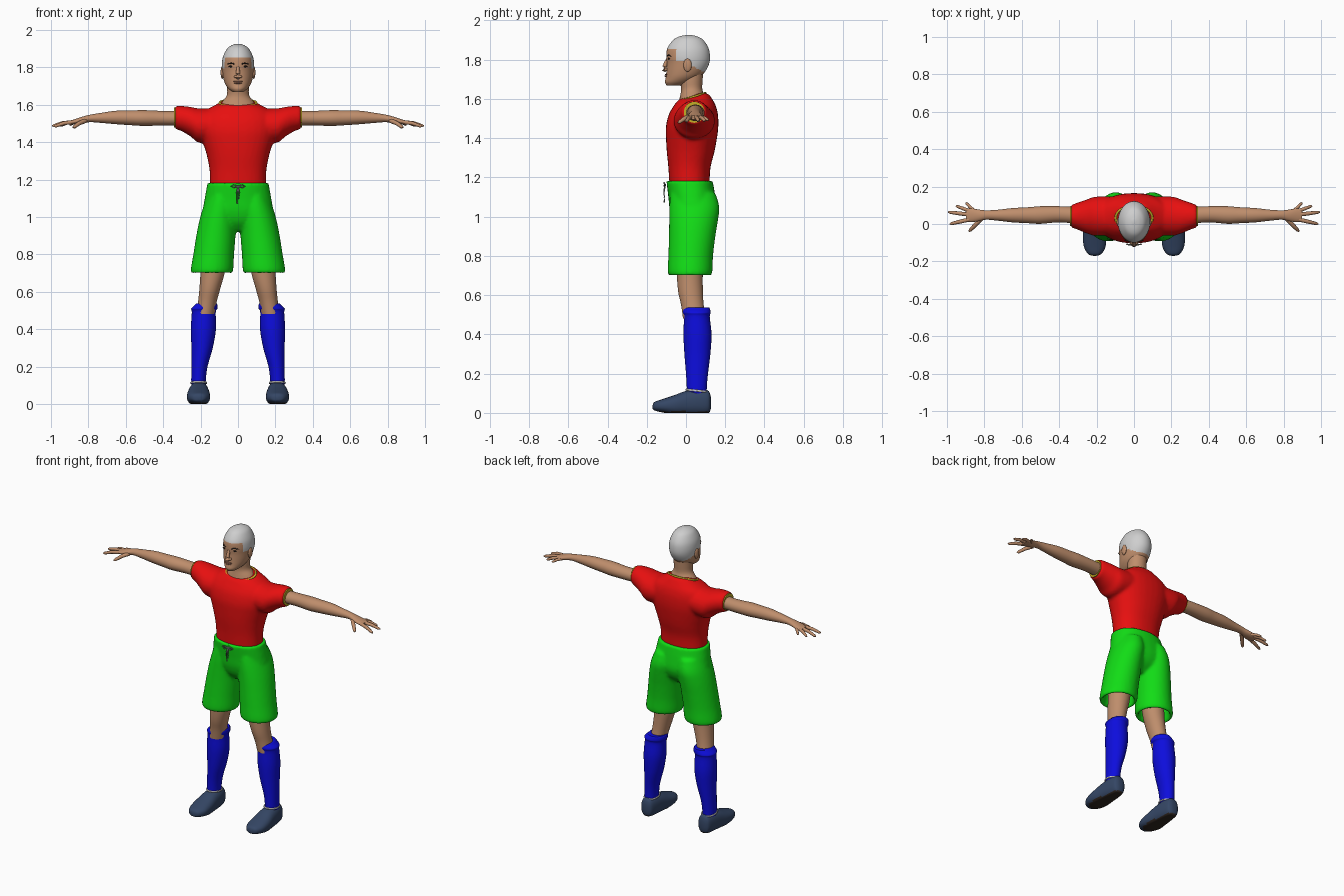
import bpy, bmesh, math
from mathutils import Vector

cube = bpy.data.objects.get("Cube")
if cube:
    bpy.data.objects.remove(cube, do_unlink=True)


def material(name, r, g, b):
    m = bpy.data.materials.new(name)
    m.use_nodes = True
    m.diffuse_color = (r, g, b, 1)
    m.node_tree.nodes["Principled BSDF"].inputs["Base Color"].default_value = (r, g, b, 1)
    return m


RED = material("shirt red", .8, .005, .005)
GREEN = material("shorts green", .006, .72, .008)
BLUE = material("sock blue", .004, .004, .72)
SKIN = material("skin", .52, .27, .15)
HAIR = material("pale grey", .62, .62, .62)
NAVY = material("shoe navy", .035, .062, .13)
YELLOW = material("trim yellow", .55, .42, .02)
GREY = material("cord grey", .22, .25, .22)
DARK = material("dark brown", .03, .02, .015)
LIP = material("lip brown", .36, .16, .1)
parts = []


def smooth_path(secs, steps):
    """Catmull-Rom interpolation of cross-sections."""
    out = []
    for i in range(len(secs) - 1):
        p, a, b, q = secs[max(i - 1, 0)], secs[i], secs[i + 1], secs[min(i + 2, len(secs) - 1)]
        for k in range(steps):
            t = k / steps
            out.append([y + t / 2 * (z - x + t * (2 * x - 5 * y + 4 * z - w + t * (3 * (y - z) + w - x)))
                        for x, y, z, w in zip(p, a, b, q)])
    return out + [list(secs[-1])]


def skin_rings(bm, rings):
    rings = [[bm.verts.new(co) for co in ring] for ring in rings]
    n = len(rings[0])
    for a, b in zip(rings, rings[1:]):
        for i in range(n):
            bm.faces.new((a[i], a[(i + 1) % n], b[(i + 1) % n], b[i]))
    bm.faces.new(rings[0])
    bm.faces.new(rings[-1])


def loft(bm, axis, secs, side=1, power=1.0, n=32, steps=4):
    """Sections: position on axis, two centre values, two radii."""
    rings = []
    for t, u, v, a, b in smooth_path(secs, steps):
        ring = []
        for i in range(n):
            ang = math.tau * i / n
            c, s = math.cos(ang), math.sin(ang)
            p = u + a * math.copysign(abs(c) ** power, c)
            q = v + b * math.copysign(abs(s) ** power, s)
            x, y, z = {"X": (t, p, q), "Y": (p, t, q), "Z": (p, q, t)}[axis]
            ring.append((x * side, y, z))
        rings.append(ring)
    skin_rings(bm, rings)


def upright(bm, secs, side=1, **kw):
    """Sections: height, centre x, front y, back y, half width."""
    loft(bm, "Z", [(z, x, (f + k) / 2, w, (k - f) / 2) for z, x, f, k, w in secs], side, **kw)


def tube(bm, points, radii, n=10):
    pts = [Vector(p) for p in points]
    rings = []
    for i, p in enumerate(pts):
        d = pts[min(i + 1, len(pts) - 1)] - pts[max(i - 1, 0)]
        rot = d.to_track_quat("Z", "Y")
        rings.append([p + rot @ Vector((math.cos(math.tau * j / n), math.sin(math.tau * j / n), 0)) * radii[i]
                      for j in range(n)])
    skin_rings(bm, rings)


def ball(bm, centre, size):
    made = bmesh.ops.create_uvsphere(bm, u_segments=16, v_segments=10, radius=1)["verts"]
    for v in made:
        v.co = Vector(centre) + v.co * Vector(size)


def finish(name, bm, *mats, rule=None, fuse=0):
    bmesh.ops.recalc_face_normals(bm, faces=bm.faces)
    if rule:
        for f in bm.faces:
            f.material_index = rule(f.calc_center_median())
    me = bpy.data.meshes.new(name)
    bm.to_mesh(me)
    bm.free()
    ob = bpy.data.objects.new(name, me)
    bpy.context.collection.objects.link(ob)
    for m in mats:
        me.materials.append(m)
    if fuse:
        r = ob.modifiers.new("fuse", "REMESH")
        r.mode, r.voxel_size, r.use_smooth_shade = "VOXEL", fuse, True
        s = ob.modifiers.new("soften", "SMOOTH")
        s.factor, s.iterations = .5, 5
    else:
        parts.append(ob)


def ring(name, mat, loc, size, thick, tilt=(0, 0, 0)):
    bpy.ops.mesh.primitive_torus_add(location=loc, rotation=tilt, major_radius=1, minor_radius=thick,
                                     major_segments=32, minor_segments=8)
    ob = bpy.context.object
    ob.name, ob.scale = name, size
    ob.data.materials.append(mat)
    parts.append(ob)


# Head with cropped hair
def hairline(c):
    edge = 1.855 if c.y < -.05 else 1.79 - .05 * min(max(c.y / .08, 0), 1)
    return int(c.z > edge)


bm = bmesh.new()
upright(bm, [(1.926, 0, .005, .025, .008), (1.918, 0, -.035, .058, .034), (1.9, 0, -.065, .088, .058),
             (1.86, 0, -.094, .114, .079), (1.82, 0, -.1, .122, .086), (1.78, 0, -.098, .118, .084),
             (1.74, 0, -.1, .098, .078), (1.71, 0, -.103, .07, .068), (1.685, 0, -.107, .03, .05),
             (1.668, 0, -.098, -.02, .028)], n=64, steps=6)
finish("head", bm, SKIN, HAIR, rule=hairline)

# Neck, nose and ears
bm = bmesh.new()
upright(bm, [(1.77, 0, -.02, .09, .058), (1.7, 0, -.03, .085, .058), (1.65, 0, -.025, .083, .06),
             (1.615, 0, -.03, .095, .085), (1.57, 0, -.04, .1, .11)])
finish("neck", bm, SKIN)
bm = bmesh.new()
tube(bm, [(0, -.09, 1.81), (0, -.1, 1.79), (0, -.109, 1.765), (0, -.109, 1.75), (0, -.1, 1.742)],
     [.007, .009, .012, .015, .008])
for s in (1, -1):
    ball(bm, (s * .013, -.1, 1.75), (.009, .011, .008))
finish("nose", bm, SKIN)
bm = bmesh.new()
for s in (1, -1):
    ball(bm, (s * .084, .008, 1.772), (.009, .021, .034))
finish("ears", bm, SKIN)

# Eyes, brows and mouth
bm = bmesh.new()
for s in (1, -1):
    ball(bm, (s * .037, -.087, 1.805), (.014, .006, .005))
    tube(bm, [(s * .018, -.097, 1.818), (s * .038, -.089, 1.823), (s * .058, -.07, 1.816)], [.003, .004, .002])
finish("eyes_and_brows", bm, DARK)
bm = bmesh.new()
ball(bm, (0, -.1, 1.724), (.026, .008, .004))
ball(bm, (0, -.101, 1.716), (.021, .009, .005))
finish("lips", bm, LIP)

# Shirt: torso and sleeves fused together
bm = bmesh.new()
upright(bm, [(1.165, 0, -.085, .12, .15), (1.25, 0, -.09, .125, .152), (1.33, 0, -.098, .145, .167),
             (1.4, 0, -.102, .158, .188), (1.46, 0, -.102, .165, .205), (1.52, 0, -.088, .163, .205),
             (1.565, 0, -.062, .152, .18), (1.597, 0, -.035, .135, .125), (1.628, 0, .03, .115, .07)], power=.9)
for s in (1, -1):
    loft(bm, "X", [(.06, .045, 1.5, .1, .08), (.2, .042, 1.488, .105, .092), (.25, .04, 1.508, .092, .08),
                   (.3, .042, 1.526, .073, .068), (.338, .042, 1.532, .06, .061)], s)
finish("shirt", bm, RED, fuse=.01)
ring("collar", YELLOW, (0, .032, 1.609), (.098, .07, .09), .07, (.3, 0, 0))

# Shorts: hips and open legs fused together
bm = bmesh.new()
upright(bm, [(1.182, 0, -.1, .136, .163), (1.1, 0, -.09, .15, .178), (1.03, 0, -.082, .155, .185),
             (.97, 0, -.06, .13, .15), (.925, 0, -.02, .08, .06)], power=.9)
for s in (1, -1):
    upright(bm, [(1.12, .085, -.08, .15, .075), (1.05, .095, -.085, .17, .092), (.98, .107, -.086, .163, .1),
                 (.9, .118, -.087, .15, .105), (.8, .13, -.09, .138, .109), (.71, .14, -.092, .133, .113),
                 (.71, .14, -.072, .113, .093), (.8, .13, -.068, .11, .086)], s)
finish("shorts", bm, GREEN, fuse=.009)

# Waist drawstring with bow
bm = bmesh.new()
for s in (1, -1):
    tube(bm, [(0, -.106, 1.163), (s * .022, -.112, 1.172), (s * .038, -.108, 1.165),
              (s * .022, -.112, 1.156), (0, -.106, 1.163)], [.004] * 5, 6)
    tube(bm, [(0, -.106, 1.163), (s * .006, -.112, 1.13), (s * .004, -.11, 1.085 + s * .012)], [.004] * 3, 6)
finish("drawstring", bm, GREY)

for side, s in (("left", 1), ("right", -1)):
    # Arm, palm and fingers
    bm = bmesh.new()
    loft(bm, "X", [(.29, .045, 1.528, .045, .04), (.4, .052, 1.528, .043, .039), (.5, .048, 1.529, .047, .042),
                   (.56, .047, 1.53, .043, .04), (.65, .047, 1.532, .038, .036), (.73, .047, 1.53, .029, .027),
                   (.79, .048, 1.527, .025, .02), (.83, .046, 1.519, .031, .018), (.87, .047, 1.51, .037, .014),
                   (.898, .047, 1.505, .033, .01)], s, n=24)
    for base, tip, r in (((.855, .07, 1.508), (.9, .115, 1.492), .009),
                         ((.875, .068, 1.508), (.952, .097, 1.488), .01),
                         ((.88, .05, 1.508), (.994, .064, 1.487), .011),
                         ((.88, .024, 1.508), (.985, .0, 1.484), .011),
                         ((.815, .03, 1.515), (.882, -.04, 1.478), .012)):
        a, b = Vector(base), Vector(tip)
        a.x, b.x = a.x * s, b.x * s
        tube(bm, [a, a.lerp(b, .5) + Vector((0, 0, .005)), a.lerp(b, .9), b], [r, r * .95, r * .75, r * .3])
    finish(side + "_arm", bm, SKIN)

    # Sleeve lining
    bm = bmesh.new()
    loft(bm, "X", [(.325, .042, 1.532, .052, .053), (.341, .042, 1.532, .053, .054)], s, steps=1)
    finish(side + "_sleeve_trim", bm, YELLOW)

    # Knee and thigh
    bm = bmesh.new()
    upright(bm, [(.88, .125, -.05, .095, .072), (.72, .134, -.047, .086, .066), (.62, .15, -.04, .086, .056),
                 (.55, .163, -.025, .09, .05), (.48, .175, -.015, .1, .05)], s)
    finish(side + "_leg", bm, SKIN)

    # Sock with folded cuff
    bm = bmesh.new()
    upright(bm, [(.538, .168, -.012, .118, .054), (.53, .17, -.016, .122, .06), (.51, .18, -.016, .126, .07),
                 (.49, .183, -.01, .121, .064), (.4, .185, -.013, .13, .067), (.3, .192, -.008, .124, .057),
                 (.2, .206, .0, .112, .043), (.13, .211, .004, .106, .039), (.09, .211, .004, .106, .038)], s)
    finish(side + "_sock", bm, BLUE)

    # Shoe with flat dark sole
    bm = bmesh.new()
    loft(bm, "Y", [(-.17, .21, .03, .008, .008), (-.16, .21, .034, .036, .022), (-.12, .21, .036, .058, .034),
                   (-.06, .211, .04, .062, .05), (0, .21, .05, .056, .062), (.06, .209, .055, .05, .066),
                   (.11, .209, .055, .04, .06), (.124, .209, .053, .025, .04), (.128, .209, .05, .01, .015)],
         s, power=.85)
    for v in bm.verts:
        v.co.z = max(v.co.z, 0)
    finish(side + "_shoe", bm, NAVY, DARK, rule=lambda c: int(c.z < .008))
    ring(side + "_ankle_trim", HAIR, (s * .21, .055, .113), (.042, .054, .06), .09, (-.1, 0, 0))

# Smooth shading with sharp rims kept
bpy.ops.object.select_all(action="DESELECT")
for ob in parts:
    ob.select_set(True)
bpy.context.view_layer.objects.active = parts[0]
bpy.ops.object.shade_smooth_by_angle(angle=math.radians(50))
